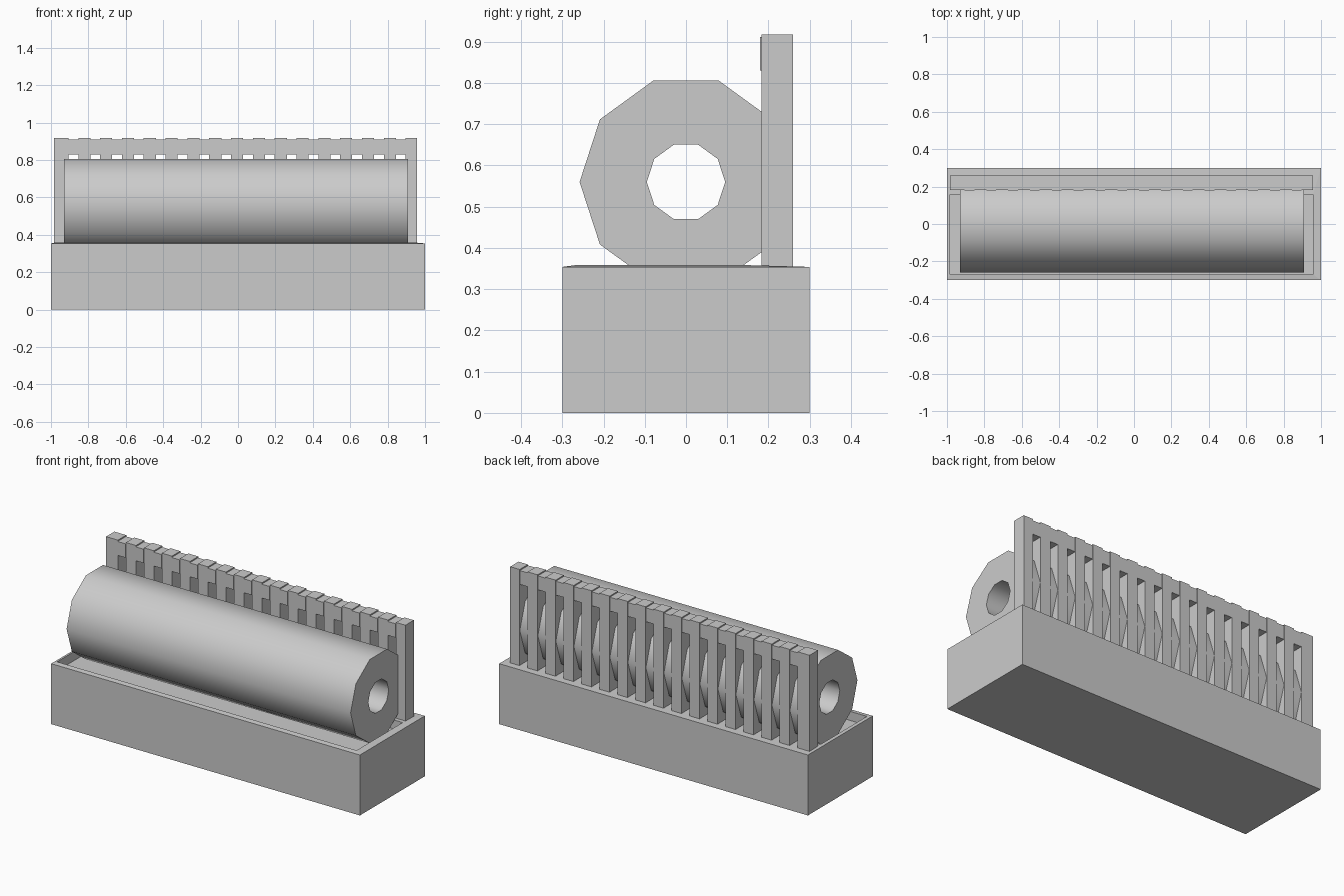
import bpy, bmesh, math

if "Cube" in bpy.data.objects:
    bpy.data.objects.remove(bpy.data.objects["Cube"])


def add_mesh(name, bm):
    bmesh.ops.recalc_face_normals(bm, faces=bm.faces[:])
    me = bpy.data.meshes.new(name)
    bm.to_mesh(me)
    bm.free()
    ob = bpy.data.objects.new(name, me)
    bpy.context.collection.objects.link(ob)
    return ob


def bridge(bm, a, b):
    n = len(a)
    for i in range(n):
        j = (i + 1) % n
        bm.faces.new((a[i], a[j], b[j], b[i]))


def rect(bm, x0, x1, y0, y1, z):
    return [bm.verts.new((x, y, z)) for x, y in ((x0, y0), (x1, y0), (x1, y1), (x0, y1))]


def box(bm, x0, x1, y0, y1, z0, z1):
    lo, hi = rect(bm, x0, x1, y0, y1, z0), rect(bm, x0, x1, y0, y1, z1)
    bridge(bm, lo, hi)
    bm.faces.new(lo)
    bm.faces.new(hi)


# Base block with a shallow tray in the top
bm = bmesh.new()
rings = [rect(bm, -1, 1, -0.3, 0.3, 0),
         rect(bm, -1, 1, -0.3, 0.3, 0.354),
         rect(bm, -0.983, 0.957, -0.27, 0.157, 0.358),
         rect(bm, -0.983, 0.957, -0.27, 0.157, 0.305)]
for a, b in zip(rings, rings[1:]):
    bridge(bm, a, b)
bm.faces.new(rings[0])
bm.faces.new(rings[-1])
add_mesh("base_tray", bm)

# Ten-sided hollow roller lying along x
bm = bmesh.new()


def ring(x, r):
    return [bm.verts.new((x, r * math.cos(i * math.tau / 10), 0.56 + r * math.sin(i * math.tau / 10)))
            for i in range(10)]


loops = [ring(-0.93, 0.258), ring(0.91, 0.258), ring(0.91, 0.095), ring(-0.93, 0.095)]
for i in range(4):
    bridge(bm, loops[i], loops[(i + 1) % 4])
roller = add_mesh("hollow_roller", bm)
bpy.context.view_layer.objects.active = roller
roller.select_set(True)
bpy.ops.object.shade_smooth_by_angle(angle=math.radians(40))

# Rear rack: upright bars joined by slightly lower lintels over 16 slots
slots = [-0.88 + i * 1.75 / 15 for i in range(16)]
half = 0.026
starts = [-0.983] + [s + half for s in slots]
ends = [s - half for s in slots] + [0.957]
bm = bmesh.new()
for a, b in zip(starts, ends):
    box(bm, a, b, 0.183, 0.26, 0.34, 0.918)
add_mesh("rack_bars", bm)

bm = bmesh.new()
for s in slots:
    box(bm, s - half, s + half, 0.18, 0.258, 0.83, 0.911)
add_mesh("rack_lintels", bm)
